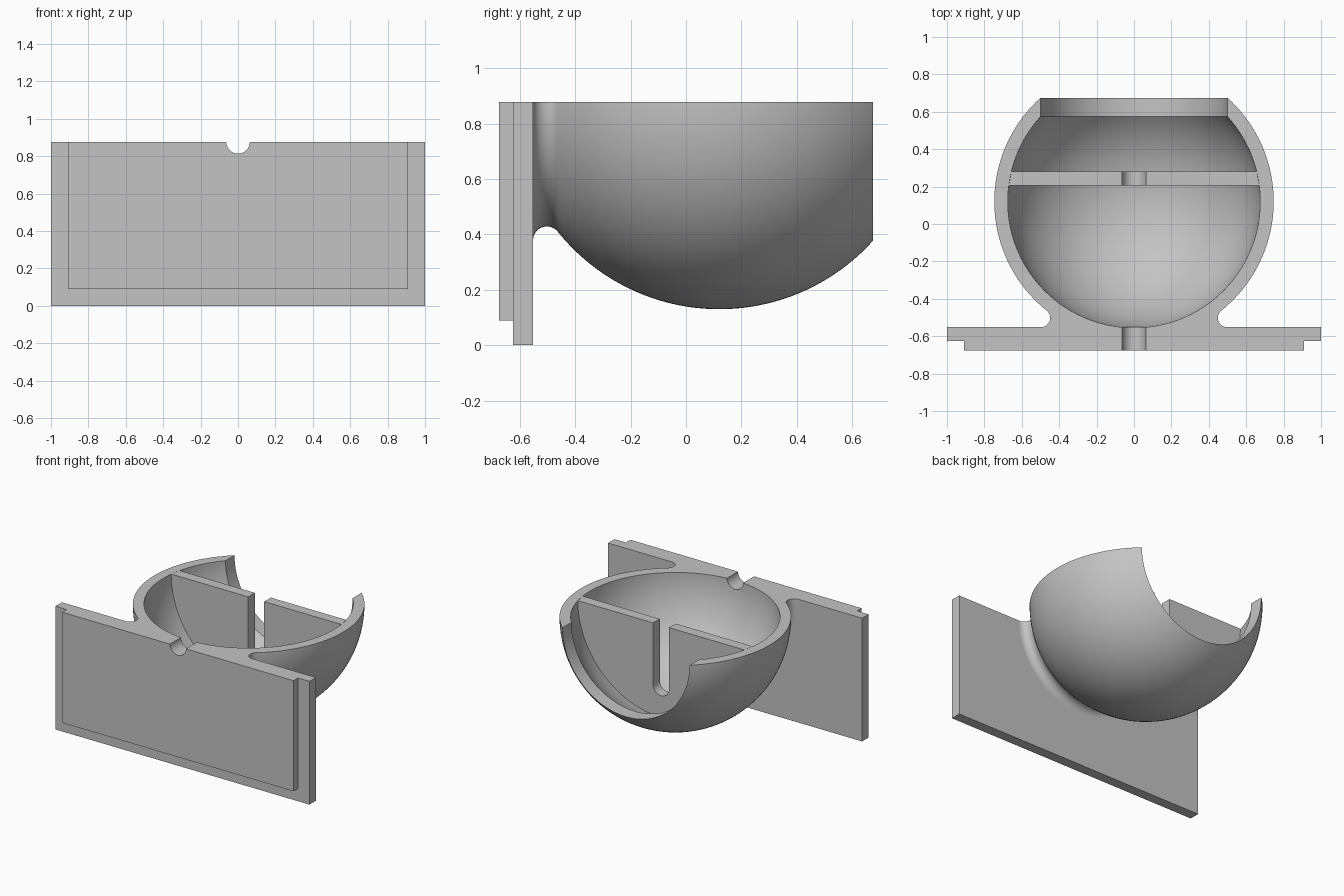
import bpy, bmesh
from math import sin, cos, pi, sqrt, atan2, radians

cube = bpy.data.objects.get("Cube")
if cube:
    bpy.data.objects.remove(cube, do_unlink=True)

TOP = 0.877            # height of the flat upper rim
CY = 0.12              # bowl centre along y
R_OUT, R_IN = 0.747, 0.675
R_HOLE = 0.5           # round opening at the back
R_NOTCH = 0.063
FRONT, STEP, BACK = -0.675, -0.625, -0.552
FILLET = 0.05

grey = bpy.data.materials.new("plain grey")
grey.use_nodes = True
colour = (0.55, 0.55, 0.55, 1)
grey.diffuse_color = colour
grey.node_tree.nodes["Principled BSDF"].inputs["Base Color"].default_value = colour


def arc(cx, cy, r, a0, a1, n):
    """Points on a circular arc, both ends included."""
    return [(cx + r * cos(a0 + (a1 - a0) * i / n),
             cy + r * sin(a0 + (a1 - a0) * i / n)) for i in range(n + 1)]


def loft(name, rings):
    """Solid through equal-length closed rings, capped at both ends."""
    bm = bmesh.new()
    rows = [[bm.verts.new(p) for p in ring] for ring in rings]
    for a, b in zip(rows, rows[1:]):
        for i in range(len(a)):
            j = (i + 1) % len(a)
            bm.faces.new((a[i], a[j], b[j], b[i]))
    bm.faces.new(rows[0][::-1])
    bm.faces.new(rows[-1])
    bmesh.ops.recalc_face_normals(bm, faces=bm.faces)
    mesh = bpy.data.meshes.new(name)
    bm.to_mesh(mesh)
    bm.free()
    mesh.materials.append(grey)
    mesh.polygons.foreach_set("use_smooth", [True] * len(mesh.polygons))
    mesh.set_sharp_from_angle(angle=radians(30))
    obj = bpy.data.objects.new(name, mesh)
    bpy.context.collection.objects.link(obj)
    return obj


def notched_slab(name, half_width, bottom, y0, y1):
    """Upright slab with a half-round notch in its top edge."""
    outline = [(-half_width, TOP), (-half_width, bottom),
               (half_width, bottom), (half_width, TOP)]
    outline += arc(0, TOP, R_NOTCH, 0, -pi, 24)
    return loft(name, [[(x, y, z) for x, z in outline] for y in (y0, y1)])


# Mounting plate and the smaller raised panel on its front
notched_slab("back_plate", 1.0, 0.0, STEP, BACK)
notched_slab("front_panel", 0.91, 0.09, FRONT, STEP)

# Half bowl: a (y, radius) profile swept half a turn about the y axis
fil_y = BACK + FILLET
fil_r = sqrt((R_OUT + FILLET) ** 2 - (fil_y - CY) ** 2)
join = atan2(fil_r, fil_y - CY)
profile = arc(CY, 0, R_IN, pi - atan2(R_NOTCH, CY - BACK),
              atan2(R_HOLE, sqrt(R_IN ** 2 - R_HOLE ** 2)), 48)
profile += arc(CY, 0, R_OUT, atan2(R_HOLE, sqrt(R_OUT ** 2 - R_HOLE ** 2)), join, 40)
profile += arc(fil_y, fil_r, FILLET, join - pi, -pi, 8)[1:]
# the fillet turns from the bowl round to the plate
profile = profile[:-8] + arc(fil_y, fil_r, FILLET, join + pi, pi, 12)[1:] \
    if join < 0 else profile[:-8] + arc(fil_y, fil_r, FILLET, join - pi, -pi, 12)[1:]
SWEEP = 96
loft("bowl", [[(r * cos(pi * i / SWEEP), y, TOP - r * sin(pi * i / SWEEP))
               for y, r in profile] for i in range(SWEEP + 1)])


# Divider wall across the bowl with a round-bottomed slot
def divider_ring(y):
    r = sqrt(R_IN ** 2 - (y - CY) ** 2)
    outline = arc(0, TOP, r, pi, 2 * pi, 64)
    outline += [(R_NOTCH, TOP)] + arc(0, TOP / 2, R_NOTCH, 0, -pi, 24) + [(-R_NOTCH, TOP)]
    return [(x, y, z) for x, z in outline]


loft("divider", [divider_ring(0.205), divider_ring(0.28)])
